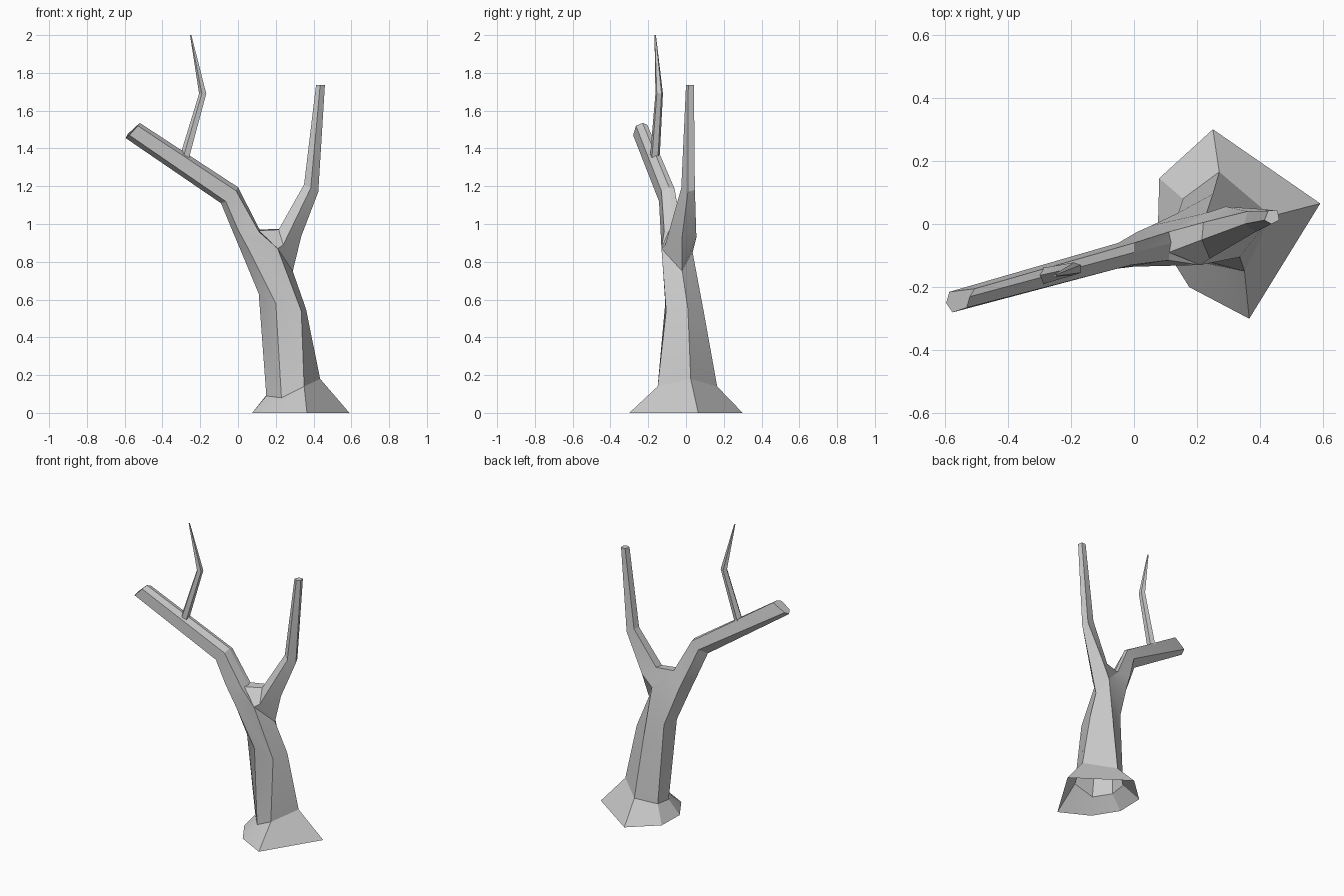
import bpy, bmesh, math
from mathutils import Vector

def tube(name, rings, cap_start=False, cap_end=True):
    """Skin a list of equal-sized point rings into one limb."""
    bm = bmesh.new()
    loops = [[bm.verts.new(p) for p in r] for r in rings]
    n = len(loops[0])
    for a, b in zip(loops, loops[1:]):
        for i in range(n):
            j = (i + 1) % n
            bm.faces.new((a[i], a[j], b[j], b[i]))
    if cap_start:
        bm.faces.new(loops[0])
    if cap_end:
        bm.faces.new(loops[-1])
    bmesh.ops.recalc_face_normals(bm, faces=bm.faces)
    me = bpy.data.meshes.new(name)
    bm.to_mesh(me)
    bm.free()
    ob = bpy.data.objects.new(name, me)
    bpy.context.collection.objects.link(ob)
    bpy.context.view_layer.objects.active = ob
    bpy.ops.object.select_all(action='DESELECT')
    ob.select_set(True)
    bpy.ops.object.shade_smooth_by_angle(angle=math.radians(20))
    return ob

def ring(center, direction, radius, n=5):
    """Regular polygon perpendicular to a direction."""
    d = Vector(direction).normalized()
    u = d.cross(Vector((0, 1, 0))).normalized()
    v = d.cross(u)
    return [Vector(center) + radius * (math.cos(t) * u + math.sin(t) * v)
            for t in (2 * math.pi * i / n for i in range(n))]

# Trunk: flared root, bend, fork and the long left branch (open underneath)
tube("trunk_and_left_branch", [
    [(.25, .30, 0), (.59, .065, 0), (.365, -.30, 0), (.175, -.20, 0), (.075, -.04, 0), (.08, .145, 0)],
    [(.27, .165, .14), (.435, .025, .18), (.35, -.15, .14), (.23, -.125, .08), (.15, -.03, .09), (.155, .08, .10)],
    [(.25, .095, .53), (.36, .01, .55), (.335, -.105, .54), (.20, -.11, .58), (.11, -.06, .63), (.14, .035, .62)],
    [(.23, .035, .85), (.29, -.02, .75), (.21, -.13, .87), (.065, -.128, .85), (.01, -.08, .87), (.055, -.005, .87)],
    [(.11, -.025, .97), (.115, -.06, .97), (.11, -.115, .96), (.0, -.135, .97), (-.03, -.09, .965), (.01, -.025, .98)],
    [(0, -.06, 1.185), (0, -.09, 1.195), (-.01, -.13, 1.175), (-.065, -.143, 1.12), (-.09, -.105, 1.11), (-.05, -.06, 1.14)],
    [(-.505, -.205, 1.525), (-.52, -.23, 1.535), (-.53, -.265, 1.52), (-.575, -.28, 1.47), (-.595, -.25, 1.455), (-.585, -.215, 1.475)],
])

# Right branch growing out of the fork
tube("right_branch", [
    [(.21, -.13, .87), (.29, -.02, .75), (.23, .035, .85), (.11, -.025, .97), (.11, -.09, .965)],
    [(.24, -.11, .89), (.335, -.02, .935), (.29, .055, .93), (.22, .005, .975), (.215, -.05, .97)],
    [(.385, -.025, 1.19), (.425, .01, 1.17), (.41, .047, 1.18), (.36, .04, 1.21), (.35, .0, 1.21)],
    [(.435, .0, 1.735), (.46, .012, 1.735), (.455, .042, 1.735), (.425, .042, 1.735), (.413, .012, 1.735)],
])

# Thin kinked twig on the left branch
tube("twig", [
    ring((-.282, -.165, 1.35), (.3, .05, 1), .027),
    ring((-.185, -.142, 1.69), (.02, 0, 1), .021),
    ring((-.25, -.163, 2.0), (-.05, 0, 1), .004),
], cap_start=True)
